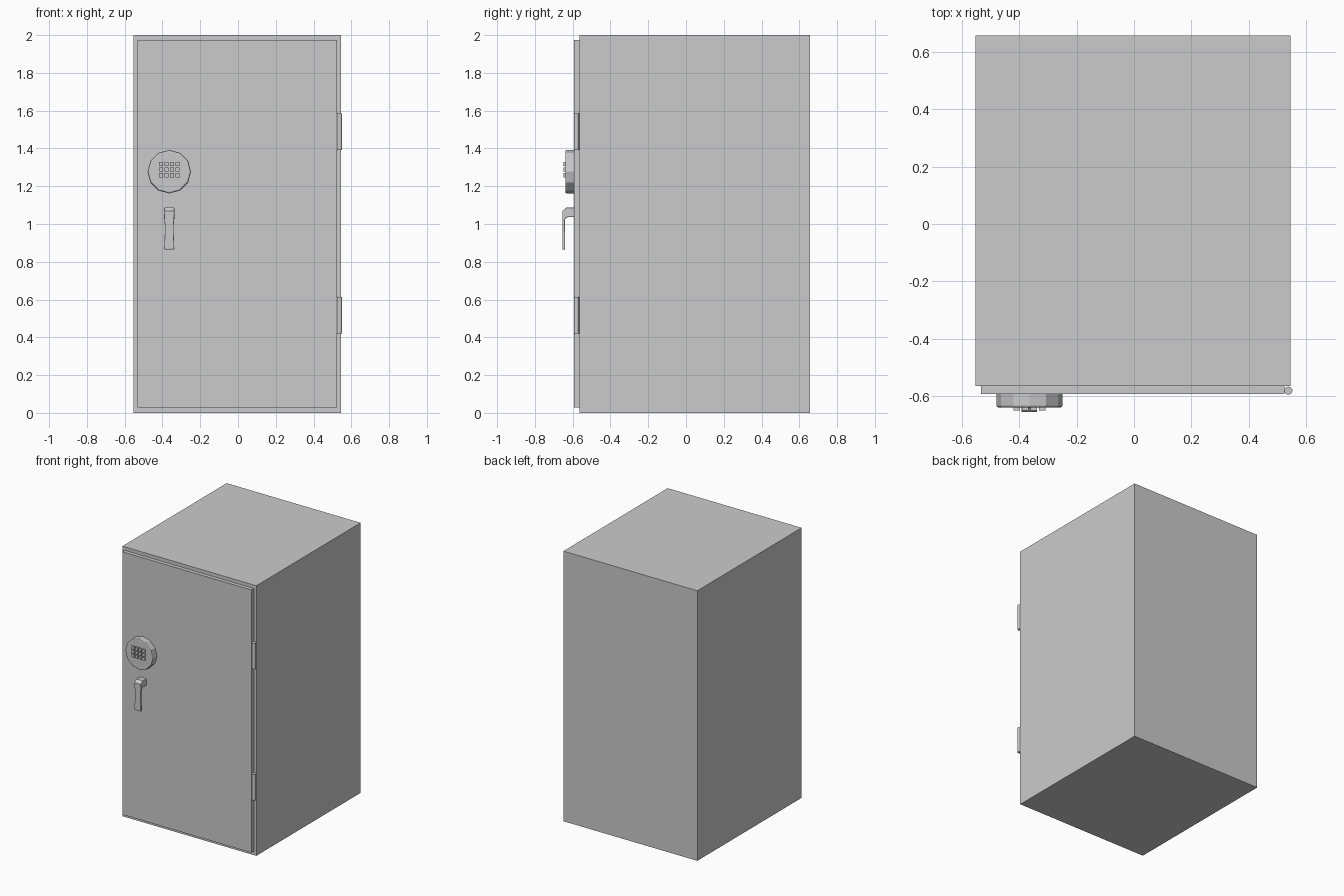
import bpy, bmesh, math

if "Cube" in bpy.data.objects:
    bpy.data.objects.remove(bpy.data.objects["Cube"])


def box(name, lo, hi):
    bpy.ops.mesh.primitive_cube_add(size=1, location=[(a + b) / 2 for a, b in zip(lo, hi)])
    ob = bpy.context.object
    ob.name = name
    ob.scale = [b - a for a, b in zip(lo, hi)]
    bpy.ops.object.transform_apply(location=False, rotation=False, scale=True)
    return ob


def cylinder(name, loc, r, depth, sides, rot=(0, 0, 0)):
    bpy.ops.mesh.primitive_cylinder_add(vertices=sides, radius=r, depth=depth, location=loc, rotation=rot)
    ob = bpy.context.object
    ob.name = name
    return ob


def bevel(ob, width, segments=1):
    m = ob.modifiers.new("bevel", 'BEVEL')
    m.width, m.segments, m.limit_method = width, segments, 'ANGLE'
    m.angle_limit = math.radians(50)


# Cabinet and overlapping door slab
box("safe_body", (-0.552, -0.564, 0), (0.545, 0.656, 2))
box("door", (-0.533, -0.592, 0.028), (0.524, -0.564, 1.974))

# Barrel hinges on the right edge
for i, z in enumerate((0.517, 1.488)):
    hinge = cylinder(f"hinge_{i}", (0.5375, -0.58, z), 0.014, 0.192, 16)
    bpy.ops.object.shade_smooth_by_angle()

# Round lock with a chamfered front rim
lock = cylinder("lock_dial", (-0.364, -0.6145, 1.277), 0.115, 0.049, 12, (math.pi / 2, 0, 0))
bm = bmesh.new()
bm.from_mesh(lock.data)
rim = [e for e in bm.edges if all(v.co.z > 0 for v in e.verts)]
bmesh.ops.bevel(bm, geom=rim, offset=0.008, segments=2, profile=0.5, affect='EDGES')
bm.to_mesh(lock.data)
bm.free()

# Keypad buttons: four columns, three rows
for c in range(4):
    for r in range(3):
        x, z = -0.364 + (c - 1.5) * 0.0295, 1.288 + (r - 1) * 0.0295
        box(f"key_{c}_{r}", (x - 0.011, -0.649, z - 0.011), (x + 0.011, -0.637, z + 0.011))

# Lever handle: outer point, inner point (y, z) and half width per section
sections = [
    ((-0.588, 1.087), (-0.588, 1.036), 0.027),
    ((-0.634, 1.087), (-0.627, 1.036), 0.027),
    ((-0.655, 1.068), (-0.640, 1.027), 0.027),
    ((-0.655, 1.015), (-0.640, 1.005), 0.024),
    ((-0.655, 0.960), (-0.640, 0.960), 0.023),
    ((-0.655, 0.865), (-0.640, 0.865), 0.027),
]
bm = bmesh.new()
rings = []
for (oy, oz), (iy, iz), w in sections:
    pts = [(-w, oy, oz), (w, oy, oz), (w, iy, iz), (-w, iy, iz)]
    rings.append([bm.verts.new((x - 0.364, y, z)) for x, y, z in pts])
for a, b in zip(rings, rings[1:]):
    for k in range(4):
        n = (k + 1) % 4
        bm.faces.new((a[k], a[n], b[n], b[k]))
bm.faces.new(rings[0])
bm.faces.new(rings[-1])
bmesh.ops.recalc_face_normals(bm, faces=bm.faces)
mesh = bpy.data.meshes.new("handle")
bm.to_mesh(mesh)
bm.free()
handle = bpy.data.objects.new("handle", mesh)
bpy.context.collection.objects.link(handle)
bevel(handle, 0.004, 2)
